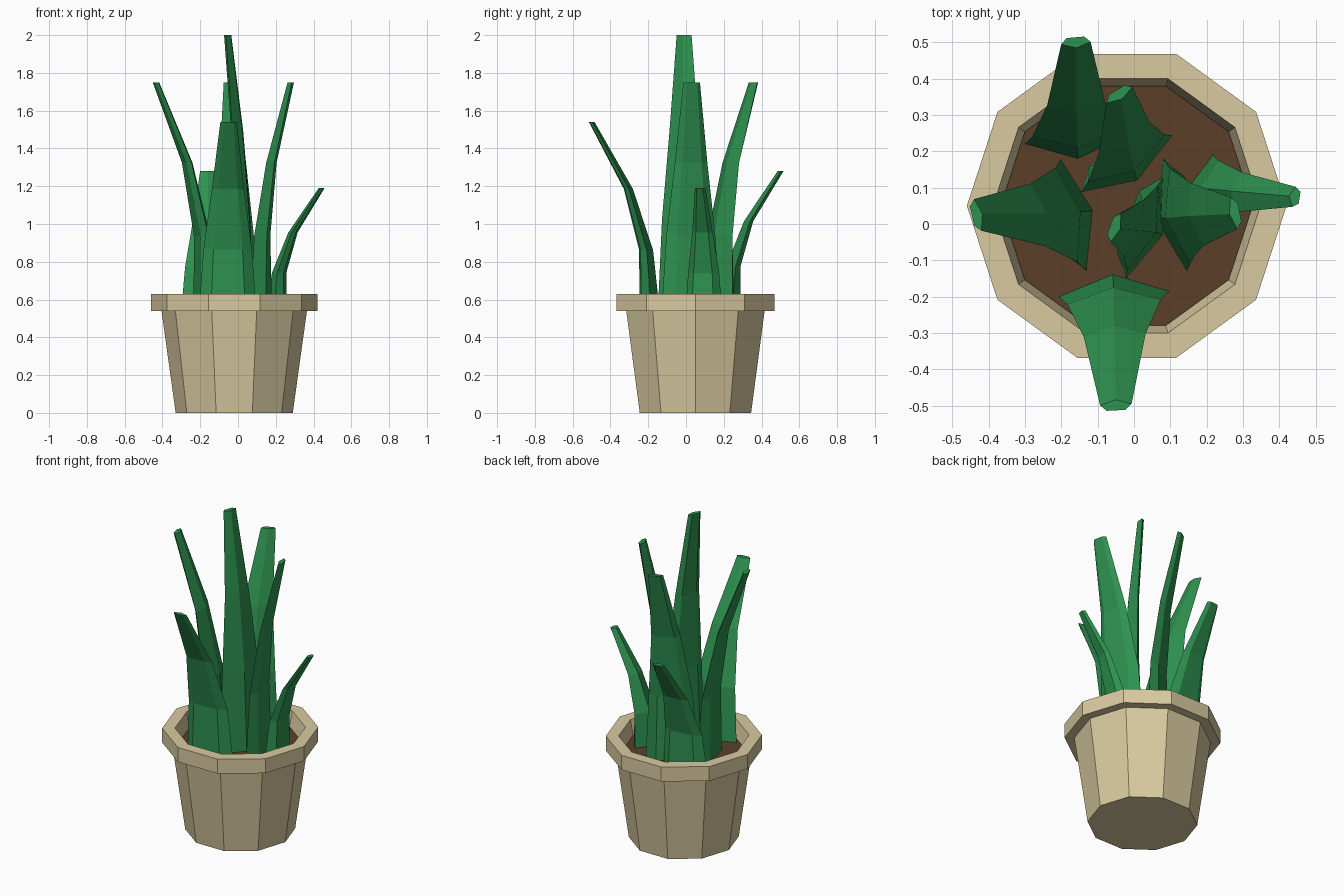
import bpy, bmesh, math
from mathutils import Vector

cube = bpy.data.objects.get("Cube")
if cube:
    bpy.data.objects.remove(cube)

POT_CENTRE = Vector((-0.02, 0.05, 0))
SIDES = 10


def material(name, colour):
    m = bpy.data.materials.new(name)
    m.use_nodes = True
    m.diffuse_color = (*colour, 1)
    m.node_tree.nodes["Principled BSDF"].inputs["Base Color"].default_value = (*colour, 1)
    return m


clay = material("sandy clay", (0.69, 0.59, 0.35))
earth = material("brown soil", (0.105, 0.05, 0.021))
green = material("leaf green", (0.027, 0.29, 0.08))


def loft(name, rings, mat, cap_start=True, cap_end=True):
    """Skin a list of point rings into one flat-shaded mesh."""
    bm = bmesh.new()
    loops = [[bm.verts.new(p) for p in ring] for ring in rings]
    for a, b in zip(loops, loops[1:]):
        for i in range(len(a)):
            j = (i + 1) % len(a)
            bm.faces.new((a[i], a[j], b[j], b[i]))
    if cap_start:
        bm.faces.new(loops[0][::-1])
    if cap_end:
        bm.faces.new(loops[-1])
    bmesh.ops.recalc_face_normals(bm, faces=bm.faces)
    mesh = bpy.data.meshes.new(name)
    bm.to_mesh(mesh)
    bm.free()
    mesh.materials.append(mat)
    obj = bpy.data.objects.new(name, mesh)
    bpy.context.collection.objects.link(obj)
    return obj


def circle(radius, z):
    step = math.tau / SIDES
    return [POT_CENTRE + Vector((radius * math.cos(i * step), radius * math.sin(i * step), z))
            for i in range(SIDES)]


# Pot: tapered wall, overhanging rim and hollow inside, as one profile
profile = [(0.31, 0), (0.385, 0.54), (0.44, 0.54), (0.44, 0.63), (0.368, 0.63), (0.34, 0.5)]
loft("pot", [circle(r, z) for r, z in profile], clay)

# Soil disc inside the rim
loft("soil", [circle(0.335, 0.51), circle(0.347, 0.54)], earth)

# Leaf stations: height fraction, lean fraction, width fraction, ridge depth, back depth
STATIONS = [(0, 0, 1, 0.055, 0.05),
            (0.35, 0.08, 0.83, 0.04, 0.03),
            (0.66, 0.38, 0.55, 0.025, 0.02),
            (1, 1, 0.28, 0.013, 0.016)]
LEAF_BASE = 0.5


def leaf(name, base, tip, top, facing, half_width):
    """Tapering five-sided blade that curls from base towards tip."""
    angle = math.radians(facing)
    out = Vector((math.cos(angle), math.sin(angle), 0))
    side = Vector((-out.y, out.x, 0))
    start, end = Vector((*base, LEAF_BASE)), Vector((*tip, LEAF_BASE))
    rings = []
    for rise, lean, width, ridge, back in STATIONS:
        mid = start.lerp(end, lean)
        mid.z += rise * (top - LEAF_BASE)
        w = half_width * width
        rings.append([mid - out * ridge,
                      mid - side * w,
                      mid - side * w * 0.6 + out * back,
                      mid + side * w * 0.6 + out * back,
                      mid + side * w])
    loft(name, rings, green)


leaf("centre_leaf", (0.03, -0.01), (-0.05, -0.01), 2.0, 160, 0.15)
leaf("front_leaf", (-0.055, -0.19), (-0.05, -0.497), 1.54, 273, 0.155)
leaf("right_leaf", (-0.165, 0.025), (-0.43, 0.025), 1.75, 193, 0.16)
leaf("left_inner_leaf", (0.112, 0.025), (0.275, 0.03), 1.75, 12, 0.16)
leaf("left_outer_leaf", (0.2, 0.095), (0.44, 0.075), 1.19, -8, 0.1)
leaf("back_inner_leaf", (-0.02, 0.165), (-0.04, 0.355), 1.75, 122, 0.15)
leaf("back_outer_leaf", (-0.16, 0.23), (-0.16, 0.498), 1.28, 95, 0.145)
